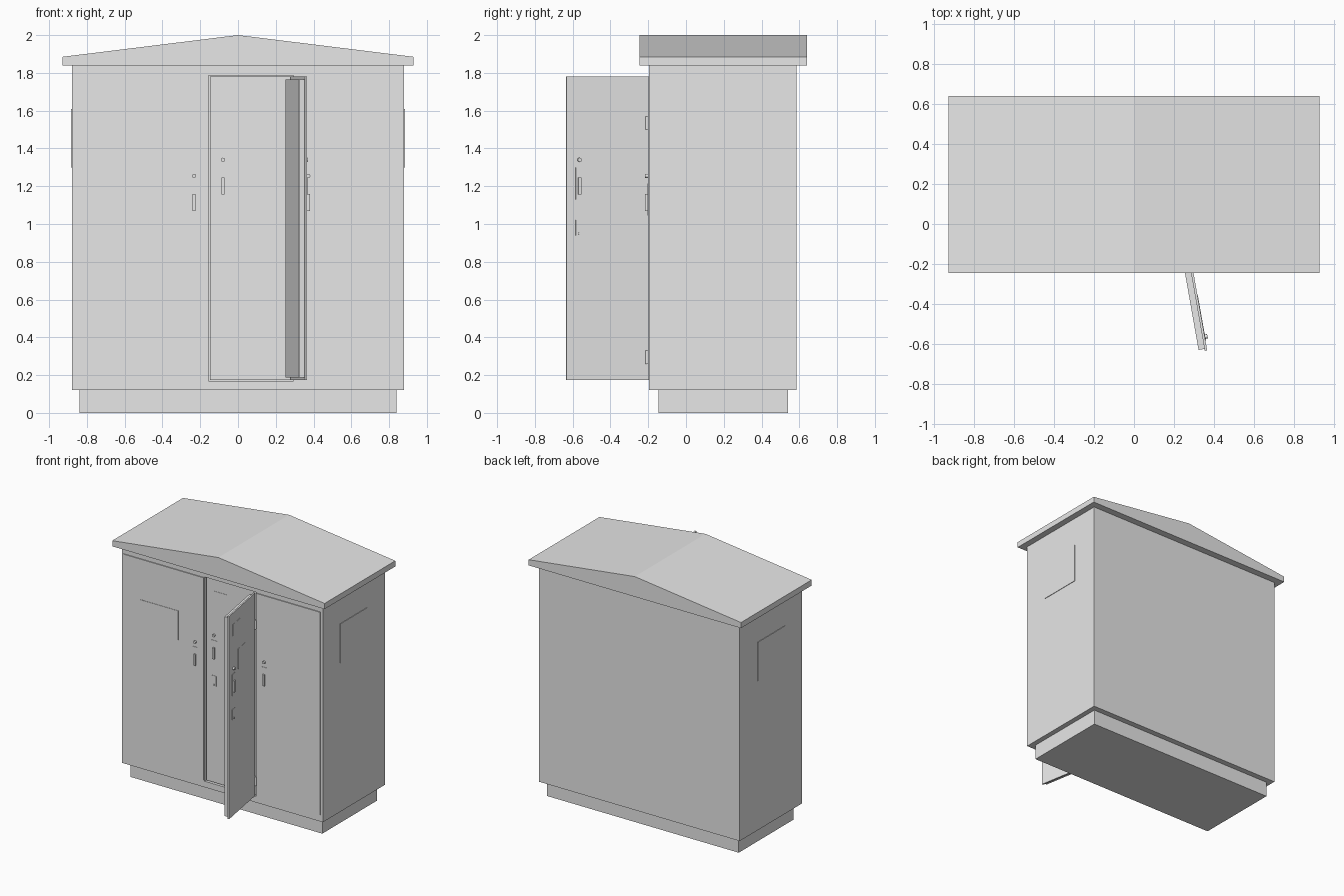
import bpy, bmesh, math
from mathutils import Matrix, Vector

cube = bpy.data.objects.get("Cube")
if cube:
    bpy.data.objects.remove(cube)

GREY = (0.8, 0.8, 0.8, 1)
grey = bpy.data.materials.new("painted_grey")
grey.use_nodes = True
grey.diffuse_color = GREY
grey.node_tree.nodes["Principled BSDF"].inputs["Base Color"].default_value = GREY

IDENT = Matrix.Identity(4)


def finish(name, bm, matrix=IDENT):
    bmesh.ops.recalc_face_normals(bm, faces=bm.faces)
    mesh = bpy.data.meshes.new(name)
    bm.to_mesh(mesh)
    bm.free()
    mesh.materials.append(grey)
    ob = bpy.data.objects.new(name, mesh)
    ob.matrix_world = matrix
    bpy.context.collection.objects.link(ob)
    return ob


def box(name, xs, ys, zs, matrix=IDENT):
    bm = bmesh.new()
    bmesh.ops.create_cube(bm, size=1)
    lo, hi = map(Vector, zip(xs, ys, zs))
    for v in bm.verts:
        v.co = Vector(l + (c + 0.5) * (h - l) for l, h, c in zip(lo, hi, v.co))
    return finish(name, bm, matrix)


def cylinder(name, centre, radius, length, axis, matrix=IDENT):
    bm = bmesh.new()
    turn = Matrix.Rotation(math.pi / 2, 4, 'X') if axis == 'Y' else IDENT
    bmesh.ops.create_cone(bm, cap_ends=True, segments=16, radius1=radius, radius2=radius,
                          depth=length, matrix=Matrix.Translation(centre) @ turn)
    ob = finish(name, bm, matrix)
    ob.data.shade_smooth()
    ob.data.set_sharp_from_angle(angle=math.radians(40))
    return ob


def lock_set(name, x, y, z, matrix=IDENT):
    """Lock knob above a lever on a thin backing plate; y is the door's outer face."""
    box(name + "_handle_plate", (x - 0.02, x + 0.025), (y - 0.003, y), (z - 0.07, z + 0.1), matrix)
    box(name + "_handle", (x - 0.008, x + 0.008), (y - 0.014, y), (z - 0.045, z + 0.045), matrix)
    cylinder(name + "_lock", (x, y - 0.007, z + 0.14), 0.011, 0.014, 'Y', matrix)


def centre_fittings(name, x, y, matrix=IDENT):
    """Handle, keyhole and notice plates of the narrow centre door, x is its hinge edge."""
    lock_set(name, x - 0.37, y, 1.2, matrix)
    box(name + "_key_plate", (x - 0.39, x - 0.35), (y - 0.003, y), (0.94, 1.02), matrix)
    cylinder(name + "_keyhole", (x - 0.37, y - 0.005, 0.95), 0.006, 0.01, 'Y', matrix)
    box(name + "_upper_notice", (x - 0.38, x - 0.26), (y - 0.002, y), (1.6, 1.69), matrix)
    box(name + "_lower_notice", (x - 0.29, x - 0.16), (y - 0.002, y), (1.3, 1.46), matrix)


# Plinth and body
box("plinth", (-0.84, 0.84), (-0.145, 0.54), (0, 0.12))
body = box("cabinet_body", (-0.88, 0.88), (-0.195, 0.585), (0.12, 1.84))

# Shallow recess behind the centre door
cutter = box("recess_cutter", (-0.155, 0.295), (-0.3, -0.17), (0.168, 1.785))
cutter.hide_render = True
cutter.hide_viewport = True
cut = body.modifiers.new("recess", 'BOOLEAN')
cut.object = cutter
cut.operation = 'DIFFERENCE'
cut.solver = 'EXACT'

# Gabled roof extruded from front to back
bm = bmesh.new()
gable = [(-0.93, 1.84), (0.93, 1.84), (0.93, 1.885), (0, 2), (-0.93, 1.885)]
face = bm.faces.new([bm.verts.new((x, -0.245, z)) for x, z in gable])
extruded = bmesh.ops.extrude_face_region(bm, geom=[face])["geom"]
bmesh.ops.translate(bm, vec=(0, 0.885, 0),
                    verts=[g for g in extruded if isinstance(g, bmesh.types.BMVert)])
finish("roof", bm)

# Closed side doors
DOOR_Z = (0.175, 1.78)
FRONT = -0.202
box("right_door", (-0.865, -0.162), (FRONT, -0.19), DOOR_Z)
box("left_door", (0.302, 0.86), (FRONT, -0.19), DOOR_Z)
lock_set("right_door", -0.232, FRONT, 1.115)
lock_set("left_door", 0.372, FRONT, 1.115)
box("right_door_notice", (-0.71, -0.38), (FRONT - 0.003, FRONT), (1.23, 1.46))

# Inner panel in the recess
box("inner_panel", (-0.148, 0.29), (-0.184, -0.168), DOOR_Z)
centre_fittings("inner_panel", 0.29, -0.184)

# Open centre door, swung about its hinge edge
swing = Matrix.Translation((0.29, -0.2, 0)) @ Matrix.Rotation(math.radians(100), 4, 'Z')
box("open_door_sheet", (-0.44, 0), (0, 0.012), DOOR_Z, swing)
box("open_door_lining", (-0.43, -0.01), (0.012, 0.042), (0.187, 1.765), swing)
centre_fittings("open_door", 0, 0, swing)
for name, z in (("lower", 0.295), ("upper", 1.535)):
    cylinder(name + "_hinge", (0.297, -0.206, z), 0.009, 0.07, 'Z')

# Notice plates on both sides
for name, side in (("left", 1), ("right", -1)):
    box(name + "_side_notice", sorted((side * 0.88, side * 0.884)), (0.02, 0.36), (1.3, 1.61))
